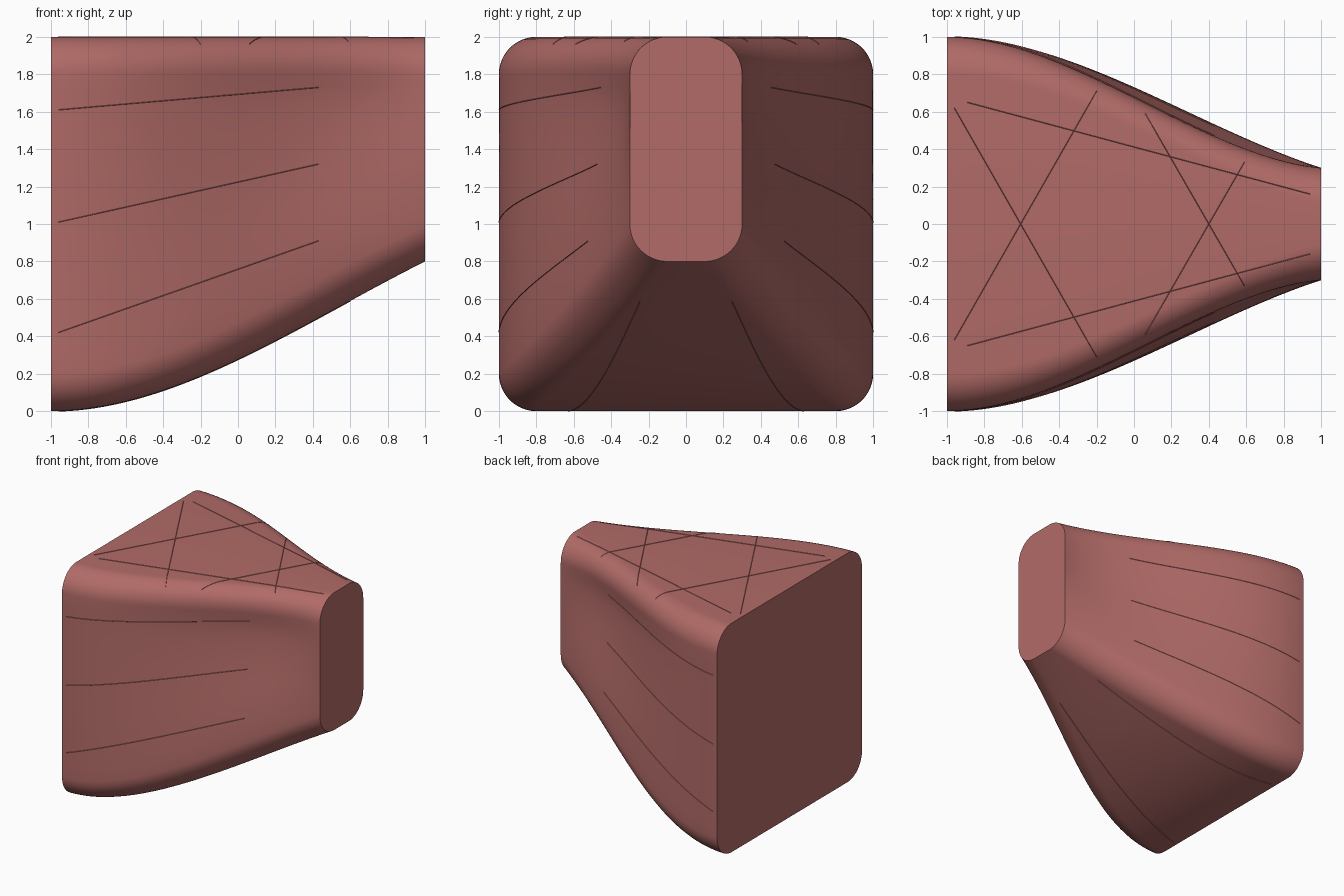
import bpy, bmesh, math
from mathutils import Vector
from mathutils.bvhtree import BVHTree

cube = bpy.data.objects.get("Cube")
if cube:
    bpy.data.objects.remove(cube, do_unlink=True)

clay = bpy.data.materials.new("clay_red")
clay.use_nodes = True
colour = (0.44, 0.147, 0.137, 1)
clay.diffuse_color = colour
clay.node_tree.nodes["Principled BSDF"].inputs["Base Color"].default_value = colour

STEPS, ARC, SIDE, RADIUS, WAIST = 64, 12, 16, 0.2, 1.65


def make_object(name, bm):
    mesh = bpy.data.meshes.new(name)
    bm.to_mesh(mesh)
    obj = bpy.data.objects.new(name, mesh)
    bpy.context.collection.objects.link(obj)
    mesh.materials.append(clay)
    return obj


def ease(t, start, end, end_slope):
    """Cubic that leaves flat and arrives with the given slope."""
    return start + (end - start) * (3 * t**2 - 2 * t**3) + end_slope * (t**3 - t**2)


def smooth(u):
    u = min(1, max(0, u))
    return u * u * (3 - 2 * u)


def section(t):
    """Rounded rectangle across the body, its sides pinched below the top edge."""
    half = ease(t, 1, 0.3, -0.65)
    low = ease(t, 0, 0.8, 1)
    foot, head = low + RADIUS, 2 - RADIUS
    outline = []
    corners = ((1, head), (-1, head), (-1, foot), (1, foot))
    for quarter, (side, cz) in enumerate(corners):
        for i in range(ARC + 1):
            a = (quarter + i / ARC) * math.pi / 2
            outline.append((side * (half - RADIUS) + RADIUS * math.cos(a),
                            cz + RADIUS * math.sin(a)))
        # Rows along the upright sides
        if quarter in (1, 3):
            start, end = (head, foot) if quarter == 1 else (foot, head)
            outline += [(side * half, start + (end - start) * k / SIDE) for k in range(1, SIDE)]
    pinch = 0.085 * 6.75 * t * t * (1 - t)
    points = []
    for y, z in outline:
        depth = smooth((z - foot) / (WAIST - foot)) * (1 - 0.5 * smooth((z - WAIST) / (2 - WAIST)))
        points.append((2 * t - 1, y * (1 - pinch * depth / half), z))
    return points


# Tapered body lofted between the large and small ends
bm = bmesh.new()
rings = [[bm.verts.new(p) for p in section(i / STEPS)] for i in range(STEPS + 1)]
for a, b in zip(rings, rings[1:]):
    for i in range(len(a)):
        j = (i + 1) % len(a)
        bm.faces.new((a[i], a[j], b[j], b[i]))
bm.faces.new(rings[0])
bm.faces.new(rings[-1])
bmesh.ops.recalc_face_normals(bm, faces=bm.faces)
surface = BVHTree.FromBMesh(bm)
body = make_object("tapered_body", bm)
bm.free()
bpy.ops.object.select_all(action='DESELECT')
body.select_set(True)
bpy.context.view_layer.objects.active = body
bpy.ops.object.shade_smooth_by_angle(angle=math.radians(35))


# Hairline ridges laid on the surface
def seam(name, start, end, ray):
    bm = bmesh.new()
    start, end, ray = Vector(start), Vector(end), Vector(ray)
    last = None
    for i in range(41):
        hit, normal, _, _ = surface.ray_cast(start.lerp(end, i / 40) - ray * 4, ray)
        if hit is None:
            last = None
            continue
        across = (end - start).cross(normal).normalized() * 0.002
        row = [bm.verts.new(hit + p) for p in (-across, normal * 0.003, across)]
        if last:
            for k in (0, 1):
                bm.faces.new((last[k], row[k], row[k + 1], last[k + 1]))
        last = row
    for f in bm.faces:
        f.normal_update()
        if f.normal.dot(ray) > 0:
            f.normal_flip()
    make_object(name, bm)
    bm.free()


for s, label in ((1, "left"), (-1, "right")):
    for level, z0, z1 in (("low", 0.42, 0.91), ("middle", 1.01, 1.32), ("high", 1.61, 1.73)):
        seam(f"{label}_side_seam_{level}", (-0.96, 0, z0), (0.43, 0, z1), (0, -s, 0))
    seam(f"{label}_top_seam", (-0.89, s * 0.65, 0), (0.94, s * 0.16, 0), (0, 0, -1))
    seam(f"{label}_large_cross_seam", (-0.96, s * 0.62, 0), (-0.2, s * -0.71, 0), (0, 0, -1))
    seam(f"{label}_small_cross_seam", (0.06, s * 0.59, 0), (0.59, s * -0.33, 0), (0, 0, -1))
    seam(f"{label}_bottom_seam", (-0.96, s * 0.63, 0), (0.6, s * 0.245, 0), (0, 0, 1))
